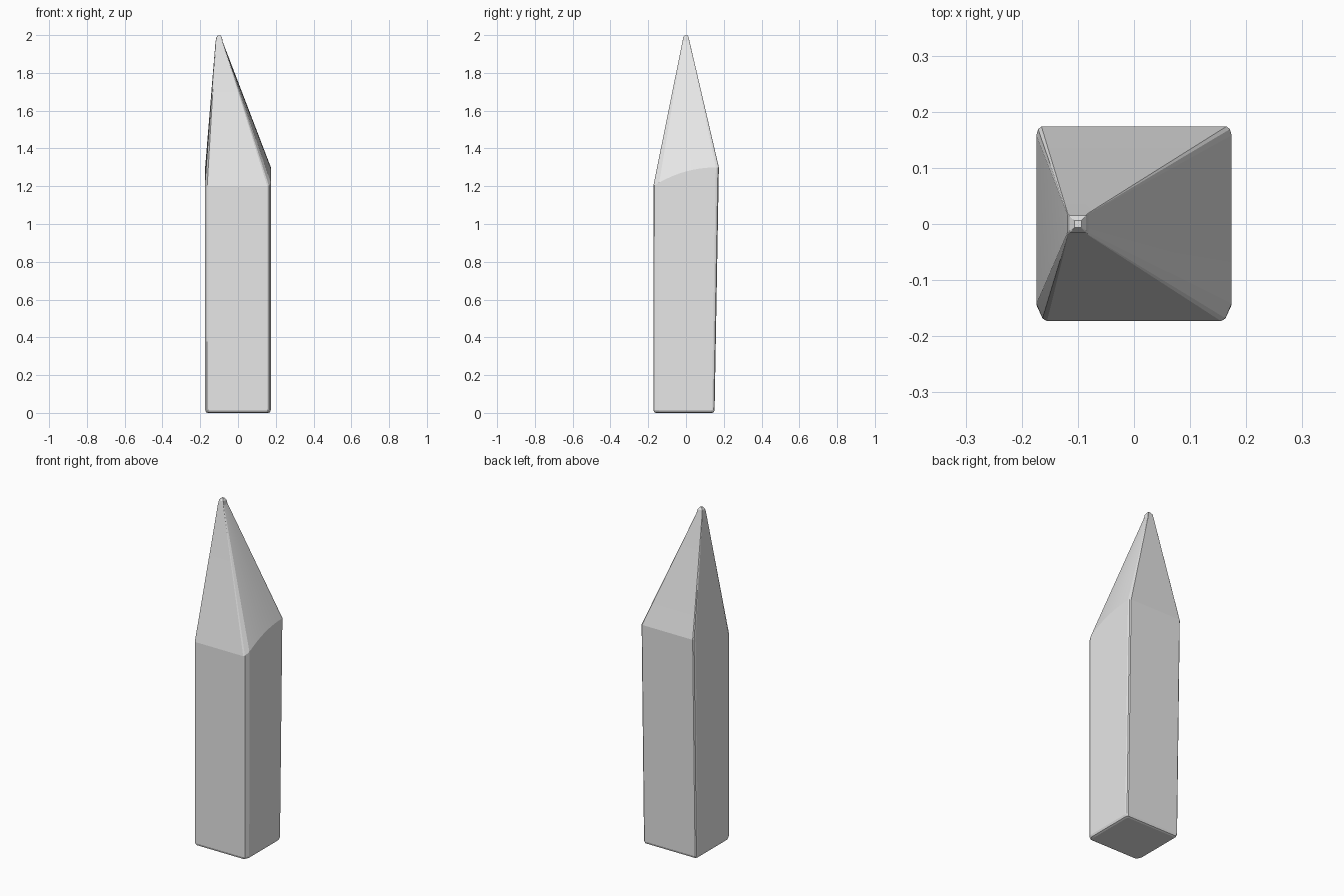
import bpy, bmesh, math

cube = bpy.data.objects.get("Cube")
if cube:
    bpy.data.objects.remove(cube, do_unlink=True)

HALF = 0.174        # half width of the shaft
TIP_X = -0.1        # the point leans to one side

# Light grey material
grey = bpy.data.materials.new("light_grey")
grey.use_nodes = True
grey.diffuse_color = (0.8, 0.8, 0.8, 1)
grey.node_tree.nodes["Principled BSDF"].inputs["Base Color"].default_value = (0.8, 0.8, 0.8, 1)

# Square outline: wide chamfers at the front, small rounded corners at the back
side = [(0.155, -0.173), (0.163, -0.168)]
side += [(HALF, -0.142 + 0.03 * i) for i in range(11)]
side += [(0.171, 0.169), (0.165, 0.174)]
outline = side + [(-x, y) for x, y in reversed(side)]


def shoulder_height(y):
    """Curved shoulder, low at the front and high at the back."""
    return 1.3 - 0.1 * ((HALF - y) / (2 * HALF)) ** 2.2


def base_point(x, y, scale, z):
    """The back of the shaft tapers in toward the base."""
    y = -HALF + (y + HALF) * 0.935
    return (x * scale, -0.011 + (y + 0.011) * scale, z)


def tip_point(x, y, scale, z):
    return (TIP_X + x * scale, y * scale, z)


# Rings from the bottom bevel, up the shaft, to the blunt tip
rings = [
    [base_point(x, y, 0.92, 0) for x, y in outline],
    [base_point(x, y, 0.975, 0.004) for x, y in outline],
    [base_point(x, y, 1, 0.016) for x, y in outline],
    [(x, y, shoulder_height(y)) for x, y in outline],
    [tip_point(x, y, 0.11, 1.965) for x, y in outline],
    [tip_point(x, y, 0.085, 1.988) for x, y in outline],
    [tip_point(x, y, 0.035, 2) for x, y in outline],
]

bm = bmesh.new()
loops = [[bm.verts.new(p) for p in ring] for ring in rings]
n = len(outline)
for low, high in zip(loops, loops[1:]):
    for i in range(n):
        j = (i + 1) % n
        bm.faces.new((low[i], low[j], high[j], high[i]))
bm.faces.new(reversed(loops[0]))
bm.faces.new(loops[-1])
bmesh.ops.recalc_face_normals(bm, faces=bm.faces)

mesh = bpy.data.meshes.new("pointed_post")
bm.to_mesh(mesh)
bm.free()
mesh.materials.append(grey)
post = bpy.data.objects.new("pointed_post", mesh)
bpy.context.collection.objects.link(post)

# Smooth the gentle curves and keep the creases
bpy.context.view_layer.objects.active = post
post.select_set(True)
bpy.ops.object.shade_smooth_by_angle(angle=math.radians(10))
